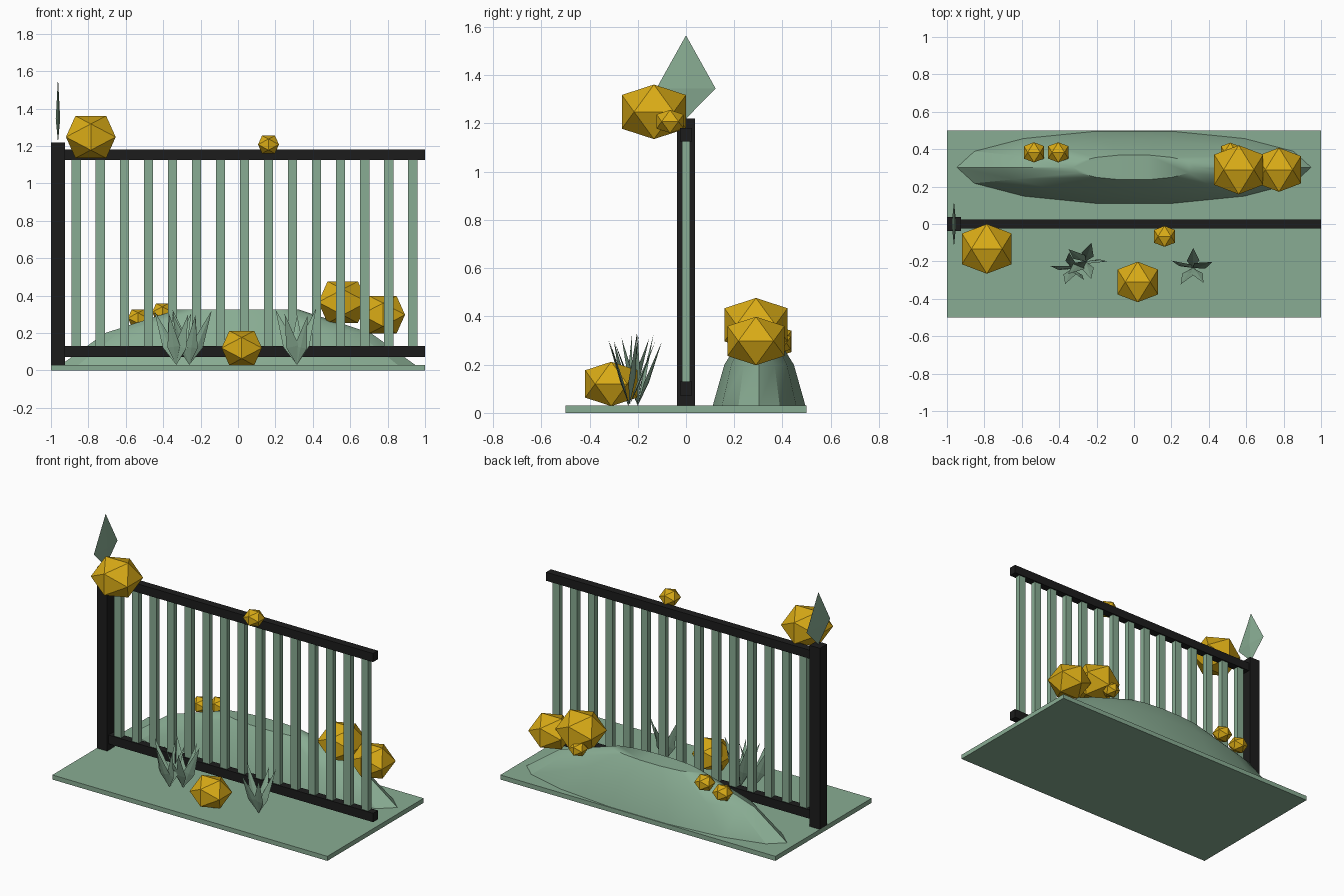
import bpy, bmesh, math, random
from mathutils import Vector, Matrix

if "Cube" in bpy.data.objects:
    bpy.data.objects.remove(bpy.data.objects["Cube"])

random.seed(4)


def material(name, rgb):
    m = bpy.data.materials.new(name)
    m.diffuse_color = (*rgb, 1)
    m.use_nodes = True
    m.node_tree.nodes["Principled BSDF"].inputs["Base Color"].default_value = m.diffuse_color
    return m


GREEN = material("sage_green", (0.25, 0.415, 0.292))
BLACK = material("iron_black", (0.012, 0.012, 0.012))
GOLD = material("marigold", (0.70, 0.41, 0.008))


def finish(name, bm, mat):
    bmesh.ops.recalc_face_normals(bm, faces=bm.faces)
    me = bpy.data.meshes.new(name)
    bm.to_mesh(me)
    bm.free()
    me.materials.append(mat)
    ob = bpy.data.objects.new(name, me)
    bpy.context.collection.objects.link(ob)
    return ob


def box(name, lo, hi, mat):
    lo, hi = Vector(lo), Vector(hi)
    bm = bmesh.new()
    bmesh.ops.create_cube(bm, size=1, matrix=Matrix.Translation((lo + hi) / 2)
                          @ Matrix.Diagonal((*(hi - lo), 1)))
    return finish(name, bm, mat)


def hull(name, points, mat):
    bm = bmesh.new()
    for p in points:
        bm.verts.new(p)
    bmesh.ops.convex_hull(bm, input=bm.verts)
    return finish(name, bm, mat)


def leaf(name, base, direction, length, half_width, half_thick, side):
    """Flat kite-shaped leaf, widest a third of the way up."""
    base, d = Vector(base), Vector(direction).normalized()
    s = Vector(side)
    s = (s - d * s.dot(d)).normalized()
    n = d.cross(s)
    mid = base + d * length * 0.36
    return hull(name, [base, base + d * length,
                       mid + s * half_width, mid - s * half_width,
                       mid + n * half_thick, mid - n * half_thick], GREEN)


# ground slab
box("ground_slab", (-1, -0.5, 0), (1, 0.5, 0.03), GREEN)

# fence: end post, two rails, pickets
box("end_post", (-1, -0.0375, 0.03), (-0.925, 0.0375, 1.22), BLACK)
box("lower_rail", (-0.96, -0.025, 0.073), (1, 0.025, 0.131), BLACK)
box("upper_rail", (-0.96, -0.025, 1.125), (1, 0.025, 1.181), BLACK)
for i in range(15):
    x = -0.864 + i * 0.1284
    box("picket", (x - 0.025, -0.017, 0.12), (x + 0.025, 0.017, 1.14), GREEN)

# leaf-shaped finial on the post
leaf("post_finial", (-0.9625, 0, 1.22), (0, 0, 1), 0.345, 0.123, 0.012, (0, 1, 0))

# long mound behind the fence, from stacked 14-sided rings
bm = bmesh.new()
rings = []
for scale, z in ((1, 0.03), (0.75, 0.2), (0.345, 0.325)):
    rings.append([bm.verts.new((0.947 * scale * math.cos(a), 0.303 + 0.197 * scale * math.sin(a), z))
                  for a in (math.tau * k / 14 for k in range(14))])
for a, b in zip(rings, rings[1:]):
    for k in range(14):
        j = (k + 1) % 14
        bm.faces.new((a[k], a[j], b[j], b[k]))
bm.faces.new(rings[-1])
bm.faces.new(rings[0][::-1])
mound = finish("mound", bm, GREEN)
bpy.context.view_layer.objects.active = mound
mound.select_set(True)
bpy.ops.object.shade_smooth_by_angle(angle=math.radians(30))
mound.select_set(False)

# faceted blossoms: slightly flattened icosahedra (x, y, z, half width)
PHI = (1 + 5 ** 0.5) / 2
for x, y, z, h in ((-0.787, -0.133, 1.248, 0.133), (0.02, -0.31, 0.12, 0.108),
                   (0.163, -0.066, 1.208, 0.056), (0.56, 0.29, 0.365, 0.131),
                   (0.775, 0.29, 0.298, 0.118), (0.515, 0.385, 0.29, 0.05),
                   (-0.535, 0.383, 0.28, 0.054), (-0.405, 0.383, 0.312, 0.054)):
    c, s = h, h / PHI
    pts = []
    for i in (-1, 1):
        for j in (-1, 1):
            pts += [(i * s, 0, j * c), (0, i * c, j * s), (i * c, j * s, 0)]
    hull("blossom", [(x + p[0], y + p[1], z + p[2] * 0.85) for p in pts], GOLD)

# grass tufts: fans of narrow leaves leaning outward
for bx, by, turn in ((-0.33, -0.24, 0.5), (-0.26, -0.2, 0.0), (0.315, -0.235, 0.3)):
    for k in range(5):
        a = turn + math.tau * k / 5
        lean = random.uniform(0.3, 0.42)
        yaw = random.uniform(-0.5, 0.5)
        leaf("grass_blade", (bx, by, 0.03),
             (lean * math.cos(a), lean * math.sin(a), 1),
             random.uniform(0.27, 0.325), 0.034, 0.006,
             (math.cos(yaw), math.sin(yaw), 0))
